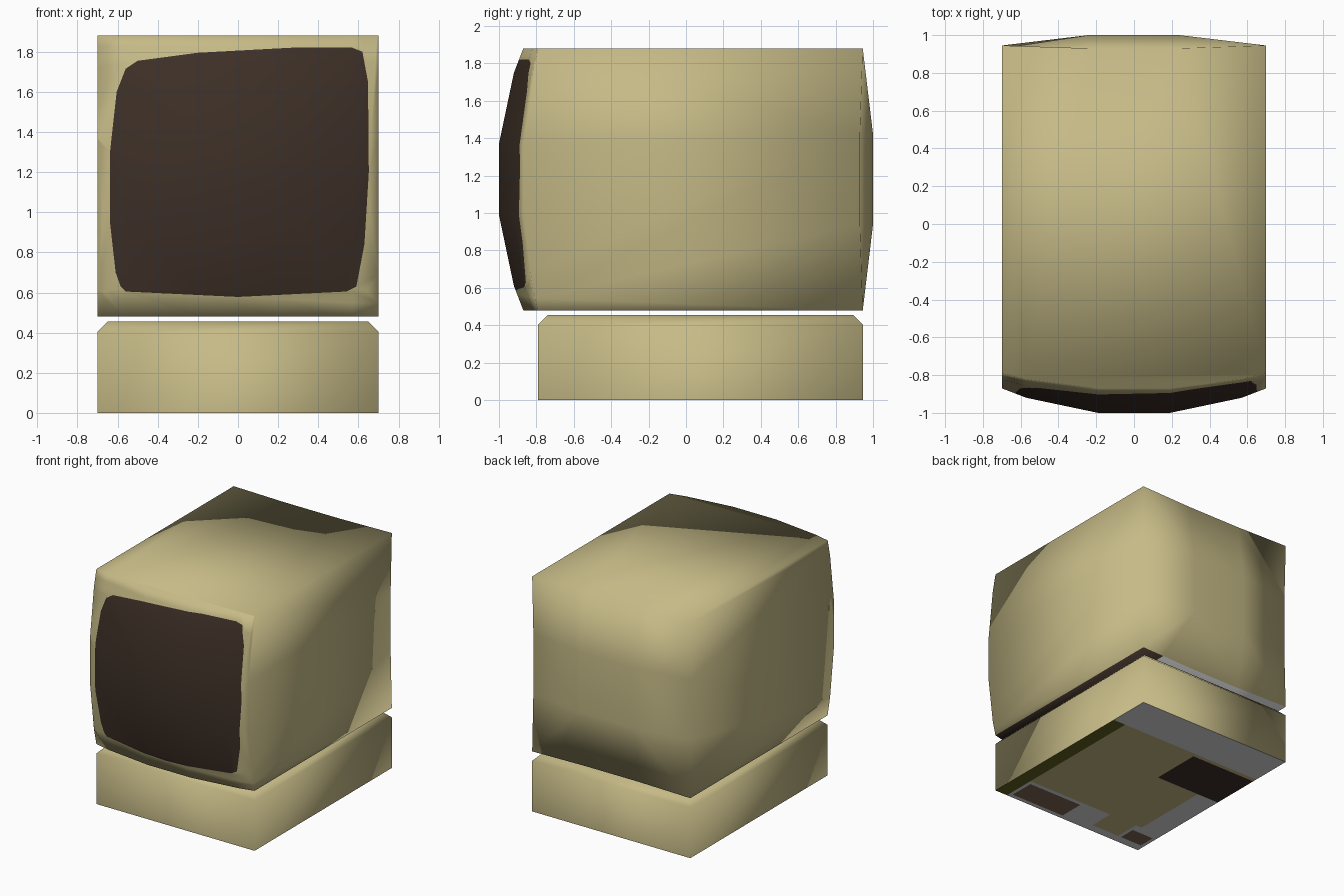
import bpy, bmesh
from mathutils import Vector

if "Cube" in bpy.data.objects:
    bpy.data.objects.remove(bpy.data.objects["Cube"])


def material(name, rgb):
    m = bpy.data.materials.new(name)
    m.diffuse_color = (*rgb, 1)
    m.use_nodes = True
    m.node_tree.nodes["Principled BSDF"].inputs["Base Color"].default_value = m.diffuse_color
    return m


TAN, DARK, PALE, OLIVE, BROWN = range(5)
MATS = [material("tan plastic", (0.56, 0.49, 0.24)),
        material("dark screen", (0.047, 0.029, 0.02)),
        material("pale grey", (0.72, 0.72, 0.72)),
        material("olive", (0.12, 0.11, 0.015)),
        material("brown", (0.22, 0.13, 0.09))]


def finish(bm, name, recalc=True):
    if recalc:
        bmesh.ops.recalc_face_normals(bm, faces=bm.faces[:])
    for f in bm.faces:
        f.smooth = True
    me = bpy.data.meshes.new(name)
    bm.to_mesh(me)
    bm.free()
    for m in MATS:
        me.materials.append(m)
    ob = bpy.data.objects.new(name, me)
    bpy.context.collection.objects.link(ob)
    return ob


def grid(bm, us, vs, point):
    """Grid of quads; returns vertex rows and faces."""
    rows = [[bm.verts.new(point(u, v)) for u in us] for v in vs]
    faces = [bm.faces.new((rows[j][i], rows[j][i + 1], rows[j + 1][i + 1], rows[j + 1][i]))
             for j in range(len(vs) - 1) for i in range(len(us) - 1)]
    return rows, faces


# Monitor case: bulged front and back joined by flat sides
ZC = 1.18


def sag(t):
    t = abs(t)
    if t <= 0.19:
        return 0
    return (t - 0.19) / 0.38 * 0.08 if t <= 0.57 else 0.08 + (t - 0.57) / 0.13 * 0.05


def front_point(x, z):
    a, b = sag(x), sag(z)
    return x, -1 + a + b - 3 * a * b, ZC + z


def back_point(x, z):
    outer = (abs(x) > 0.5) + (abs(z) > 0.5)
    return x, (1.0, 0.93, 0.945)[outer], ZC + z


bm = bmesh.new()
steps = [-0.7, -0.57, -0.19, 0.19, 0.57, 0.7]
front, front_faces = grid(bm, steps, steps, front_point)
bsteps = [-0.7, -0.24, 0.24, 0.7]
back, _ = grid(bm, bsteps, bsteps, back_point)


def column(rows, i):
    return [r[i] for r in rows]


under = bm.faces.new(front[0] + back[0][::-1])
bm.faces.new(front[-1] + back[-1][::-1])
for i in (0, -1):
    bm.faces.new(column(front, i) + column(back, i)[::-1])

# Underside of case: dark strip beside pale area
res = bmesh.ops.bisect_plane(bm, geom=[under] + list(under.edges) + list(under.verts),
                             plane_co=(0.5, 0, 0), plane_no=(1, 0, 0))
for f in bm.faces:
    if all(v.co.z < 0.485 for v in f.verts):
        f.material_index = DARK if f.calc_center_median().x > 0.5 else PALE

# Screen: cut a rounded outline into the front, then colour the inside
outline = [(-0.56, 0.605), (0.0, 0.578), (0.54, 0.605), (0.59, 0.63), (0.63, 0.84),
           (0.652, 1.2), (0.648, 1.65), (0.62, 1.8), (0.57, 1.82), (0.3, 1.822),
           (-0.2, 1.795), (-0.5, 1.755), (-0.56, 1.715), (-0.605, 1.6),
           (-0.638, 1.3), (-0.638, 0.95), (-0.61, 0.7), (-0.585, 0.63)]
inside = front_faces
for (x0, z0), (x1, z1) in zip(outline, outline[1:] + outline[:1]):
    co, no = Vector((x0, 0, z0)), Vector((z1 - z0, 0, x0 - x1)).normalized()
    geom = set(inside)
    for f in inside:
        geom.update(f.edges)
        geom.update(f.verts)
    res = bmesh.ops.bisect_plane(bm, geom=list(geom), dist=1e-5, plane_co=co, plane_no=no)
    cand = set(inside) | {g for g in res["geom"] if isinstance(g, bmesh.types.BMFace)}
    inside = [f for f in cand if f.is_valid and (f.calc_center_median() - co).dot(no) < 0]
for f in inside:
    f.material_index = DARK
finish(bm, "monitor_case")

# Base: open-bottomed block with chamfered top
bm = bmesh.new()
loops = []
for inset, z in ((0, 0), (0, 0.405), (0.05, 0.455)):
    x, y0, y1 = 0.7 - inset, -0.79 + inset, 0.945 - inset
    loops.append([bm.verts.new(p) for p in ((-x, y0, z), (x, y0, z), (x, y1, z), (-x, y1, z))])
for a, b in zip(loops, loops[1:]):
    for i in range(4):
        j = (i + 1) % 4
        bm.faces.new((a[i], a[j], b[j], b[i]))
bm.faces.new(loops[-1])
finish(bm, "base")

# Base underside: patchwork of flat colours, u runs right to left, v back to front
PATCHES = [(0, 1, 0, 0.2, PALE), (0, 0.08, 0.2, 1, OLIVE), (0.58, 1, 0.22, 0.46, DARK),
           (0.86, 1, 0.46, 0.84, PALE), (0.08, 1, 0.84, 1, PALE),
           (0.1, 0.45, 0.86, 0.98, BROWN), (0.64, 0.82, 0.84, 0.96, TAN),
           (0.84, 0.98, 0.88, 0.96, BROWN)]
us = sorted({0, 1} | {u for p in PATCHES for u in p[:2]})
vs = sorted({0, 1} | {v for p in PATCHES for v in p[2:4]})
bm = bmesh.new()
_, faces = grid(bm, us, vs, lambda u, v: (0.7 - 1.4 * u, 0.945 - 1.735 * v, 0))
for f in faces:
    c = f.calc_center_median()
    u, v = (0.7 - c.x) / 1.4, (0.945 - c.y) / 1.735
    for u0, u1, v0, v1, m in PATCHES:
        if u0 < u < u1 and v0 < v < v1:
            f.material_index = m
bm.normal_update()
if faces[0].normal.z > 0:
    bmesh.ops.reverse_faces(bm, faces=faces)
finish(bm, "base_underside", recalc=False)
